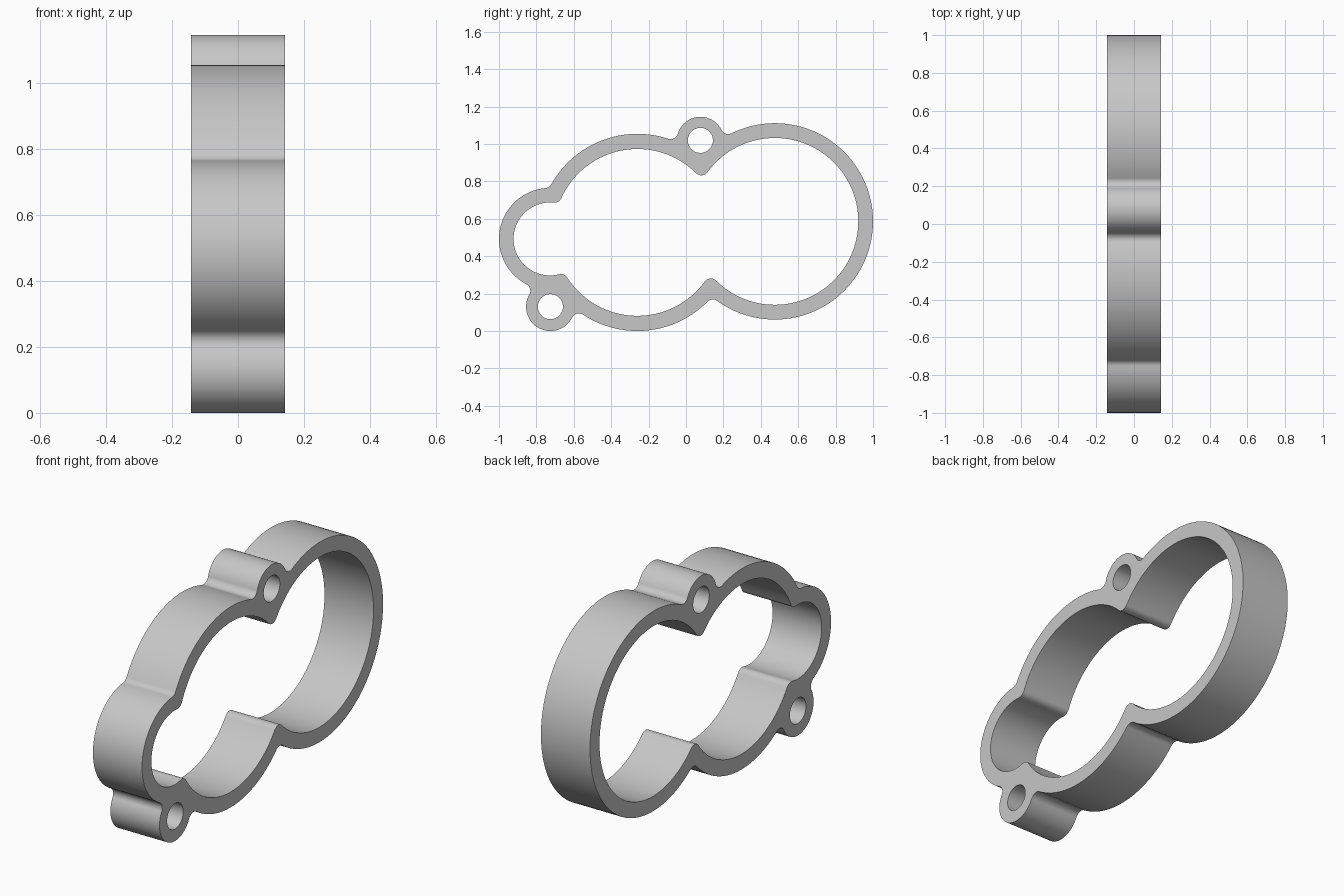
import bpy, bmesh, math
from mathutils import Vector

cube = bpy.data.objects.get("Cube")
if cube:
    bpy.data.objects.remove(cube, do_unlink=True)

HALF_DEPTH = 0.1425
FILLET = 0.04


def arc(centre, radius, start, sweep):
    """Points along an arc, signed sweep in radians."""
    steps = max(6, math.ceil(abs(sweep) / math.radians(3)))
    return [centre + radius * Vector((math.cos(start + sweep * i / steps),
                                      math.sin(start + sweep * i / steps)))
            for i in range(steps + 1)]


def angle(vec):
    return math.atan2(vec.y, vec.x)


def fillet_centre(a, b):
    """Centre of the fillet touching discs a and b on the outer side."""
    (ca, ra), (cb, rb) = a, b
    ra, rb = ra + FILLET, rb + FILLET
    axis = cb - ca
    dist = axis.length
    axis.normalize()
    along = (dist ** 2 + ra ** 2 - rb ** 2) / (2 * dist)
    off = math.sqrt(ra ** 2 - along ** 2)
    return ca + axis * along + Vector((axis.y, -axis.x)) * off


def outline(discs):
    """Filleted outline round overlapping discs listed counterclockwise."""
    count = len(discs)
    fillets = [fillet_centre(discs[i], discs[(i + 1) % count]) for i in range(count)]
    points = []
    for i, (centre, radius) in enumerate(discs):
        start = angle(fillets[i - 1] - centre)
        sweep = (angle(fillets[i] - centre) - start) % math.tau
        points += arc(centre, radius, start, sweep)
        f = fillets[i]
        start = angle(centre - f)
        sweep = -((start - angle(discs[(i + 1) % count][0] - f)) % math.tau)
        points += arc(f, FILLET, start, sweep)[1:-1]
    return points


# Lobe and lug centres in the side plane
big, middle, small = Vector((0.475, 0.586)), Vector((-0.26, 0.527)), Vector((-0.727, 0.492))
top_lug, low_lug = Vector((0.077, 1.019)), Vector((-0.725, 0.13))

outer = outline([(big, 0.525), (top_lug, 0.126), (middle, 0.527),
                 (small, 0.273), (low_lug, 0.13), (middle, 0.527)])
inner = outline([(big, 0.446), (middle, 0.446), (small, 0.195), (middle, 0.446)])
holes = [arc(c, 0.067, 0, math.tau)[:-1] for c in (top_lug, low_lug)]

# Flat ring with openings, extruded to depth
bm = bmesh.new()
edges = []
for loop in [outer, inner] + holes:
    verts = [bm.verts.new((-HALF_DEPTH, p.x, p.y)) for p in loop]
    edges += [bm.edges.new((verts[i - 1], verts[i])) for i in range(len(verts))]
bmesh.ops.triangle_fill(bm, use_beauty=True, use_dissolve=False,
                        edges=edges, normal=(1, 0, 0))
extruded = bmesh.ops.extrude_face_region(bm, geom=bm.faces[:], use_keep_orig=True)
moved = [g for g in extruded["geom"] if isinstance(g, bmesh.types.BMVert)]
bmesh.ops.translate(bm, verts=moved, vec=(2 * HALF_DEPTH, 0, 0))
bmesh.ops.recalc_face_normals(bm, faces=bm.faces[:])
mesh = bpy.data.meshes.new("lobed_spacer_ring")
bm.to_mesh(mesh)
bm.free()
ring = bpy.data.objects.new("lobed_spacer_ring", mesh)
bpy.context.collection.objects.link(ring)

# Plain grey finish
grey = bpy.data.materials.new("light_grey")
grey.use_nodes = True
colour = (0.57, 0.57, 0.57, 1)
grey.diffuse_color = colour
for node in grey.node_tree.nodes:
    if node.type == "BSDF_PRINCIPLED":
        node.inputs["Base Color"].default_value = colour
mesh.materials.append(grey)

bpy.ops.object.select_all(action="DESELECT")
ring.select_set(True)
bpy.context.view_layer.objects.active = ring
bpy.ops.object.shade_smooth_by_angle(angle=math.radians(30))
